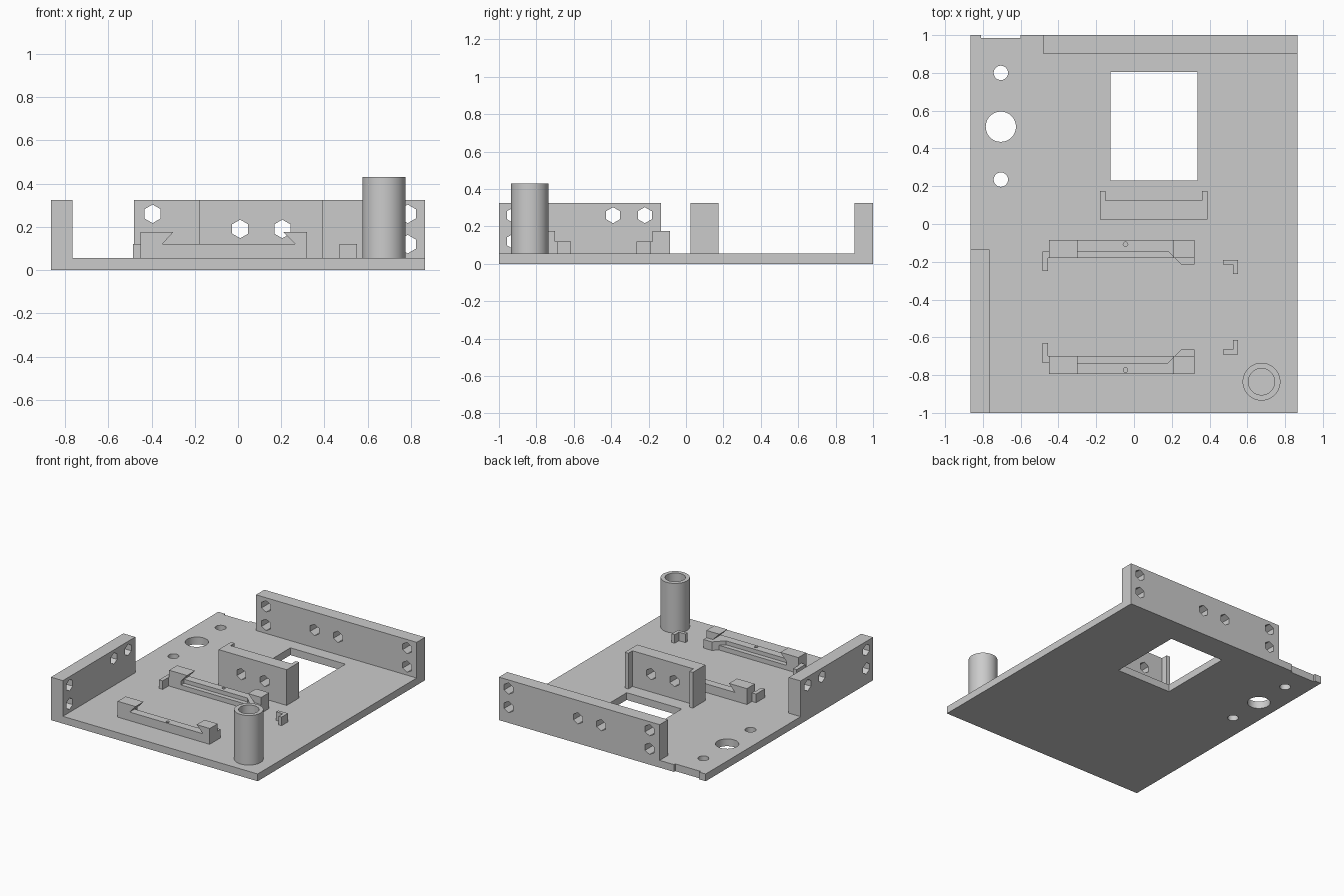
import bpy, bmesh
from math import pi, cos, sin, radians
from mathutils import Vector

if "Cube" in bpy.data.objects:
    bpy.data.objects.remove(bpy.data.objects["Cube"], do_unlink=True)

grey = bpy.data.materials.new("plain grey")
grey.use_nodes = True
grey.diffuse_color = (0.6, 0.6, 0.6, 1)
grey.node_tree.nodes["Principled BSDF"].inputs["Base Color"].default_value = (0.6, 0.6, 0.6, 1)

BASE, WALL_TOP = 0.055, 0.325
MID_Y = -0.44  # symmetry line of the two holders


def prism(name, points, lo, hi, axis="z"):
    """Extrude a 2D outline from lo to hi along an axis."""
    place = {"z": lambda a, b, h: (a, b, h),
             "y": lambda a, b, h: (a, h, b),
             "x": lambda a, b, h: (h, a, b)}[axis]
    bm = bmesh.new()
    face = bm.faces.new([bm.verts.new(place(a, b, lo)) for a, b in points])
    out = bmesh.ops.extrude_face_region(bm, geom=[face])
    shift = Vector(place(0, 0, hi - lo))
    bmesh.ops.translate(bm, vec=shift, verts=[v for v in out["geom"] if isinstance(v, bmesh.types.BMVert)])
    bmesh.ops.recalc_face_normals(bm, faces=bm.faces)
    mesh = bpy.data.meshes.new(name)
    bm.to_mesh(mesh)
    bm.free()
    mesh.materials.append(grey)
    obj = bpy.data.objects.new(name, mesh)
    bpy.context.collection.objects.link(obj)
    return obj


def rect(x0, x1, y0, y1):
    return [(x0, y0), (x1, y0), (x1, y1), (x0, y1)]


def ring(cx, cy, r, n=48):
    return [(cx + r * sin(2 * pi * i / n), cy + r * cos(2 * pi * i / n)) for i in range(n)]


def combine(obj, others, operation="DIFFERENCE"):
    """Cut or fuse other solids with obj, then remove them."""
    for other in others:
        mod = obj.modifiers.new("combine", "BOOLEAN")
        mod.operation, mod.solver, mod.object = operation, "EXACT", other
        bpy.context.view_layer.objects.active = obj
        bpy.ops.object.modifier_apply(modifier=mod.name)
        bpy.data.objects.remove(other, do_unlink=True)


def hexes(places, lo, hi, axis):
    return [prism("hex_cutter", ring(a, z, 0.043, 6), lo, hi, axis) for a, z in places]


def smooth(obj):
    bpy.ops.object.select_all(action="DESELECT")
    obj.select_set(True)
    bpy.context.view_layer.objects.active = obj
    bpy.ops.object.shade_smooth_by_angle(angle=radians(30))


# Base plate with window, round holes and edge notch
plate = prism("base_plate", rect(-0.865, 0.865, -1, 1), 0, BASE)
openings = [rect(-0.125, 0.335, 0.23, 0.805), rect(-0.81, -0.6, 0.985, 1.1)]
openings += [ring(-0.705, y, r) for y, r in ((0.8, 0.038), (0.515, 0.08), (0.235, 0.038))]
combine(plate, [prism("opening_cutter", o, -0.1, 0.2) for o in openings])
smooth(plate)

# Upright walls with hexagonal holes
back = prism("back_wall", rect(-0.48, 0.865, 0.9, 1), BASE, WALL_TOP)
combine(back, hexes([(x, z) for x in (-0.395, 0.785) for z in (0.12, 0.26)]
                    + [(0.01, 0.19), (0.205, 0.19)], 0.8, 1.1, "y"))
side = prism("side_wall", rect(-0.865, -0.765, -1, -0.135), BASE, WALL_TOP)
combine(side, hexes([(-0.92, 0.12), (-0.92, 0.26), (-0.39, 0.26), (-0.22, 0.26)], -1, -0.6, "x"))

# Channel-shaped centre block
centre = prism("centre_block", rect(-0.18, 0.39, 0.025, 0.175), BASE, WALL_TOP)
combine(centre, [prism("recess_cutter", rect(-0.15, 0.36, 0.125, 0.3), 0, 0.5)]
        + hexes([(0.01, 0.19), (0.205, 0.19)], -0.1, 0.3, "y"))

# Hollow post
post = prism("hollow_post", ring(0.675, -0.835, 0.1, 64), BASE, 0.43)
combine(post, [prism("bore_cutter", ring(0.675, -0.835, 0.07, 64), BASE - 0.1, 0.6)])
smooth(post)

# Pair of holders and corner stops, mirrored front to back
for label, sign in (("rear", 1), ("front", -1)):
    def flip(points):
        return [(x, MID_Y + sign * y) for x, y in points]

    def span(lo, hi):
        return sorted((MID_Y + sign * lo, MID_Y + sign * hi))

    # Low ledge, thicker wall with angled toe, dovetailed end blocks
    holder = prism(label + "_holder", flip(rect(-0.45, 0.32, 0.26, 0.355)), BASE, 0.09)
    toe = [(-0.45, 0.355), (-0.45, 0.295), (0.18, 0.295), (0.25, 0.225), (0.32, 0.225), (0.32, 0.355)]
    left_end = [(-0.45, BASE), (-0.35, BASE), (-0.35, 0.12), (-0.3, 0.175), (-0.45, 0.175)]
    right_end = [(0.32, BASE), (0.265, BASE), (0.265, 0.12), (0.21, 0.175), (0.32, 0.175)]
    combine(holder, [prism("toe", flip(toe), BASE, 0.12),
                     prism("left_end", left_end, *span(0.26, 0.355), "y"),
                     prism("right_end", right_end, *span(0.26, 0.355), "y")], "UNION")
    combine(holder, [prism("pin_cutter", flip(ring(-0.045, 0.333, 0.012, 16)), BASE + 0.01, 0.3)])

    # Corner stops
    prism(label + "_left_stop", flip([(-0.485, 0.19), (-0.455, 0.19), (-0.455, 0.26), (-0.45, 0.26),
                                      (-0.45, 0.295), (-0.485, 0.295)]), BASE, 0.12)
    prism(label + "_right_stop", flip([(0.47, 0.25), (0.55, 0.25), (0.55, 0.175), (0.525, 0.175),
                                       (0.525, 0.225), (0.47, 0.225)]), BASE, 0.12)
